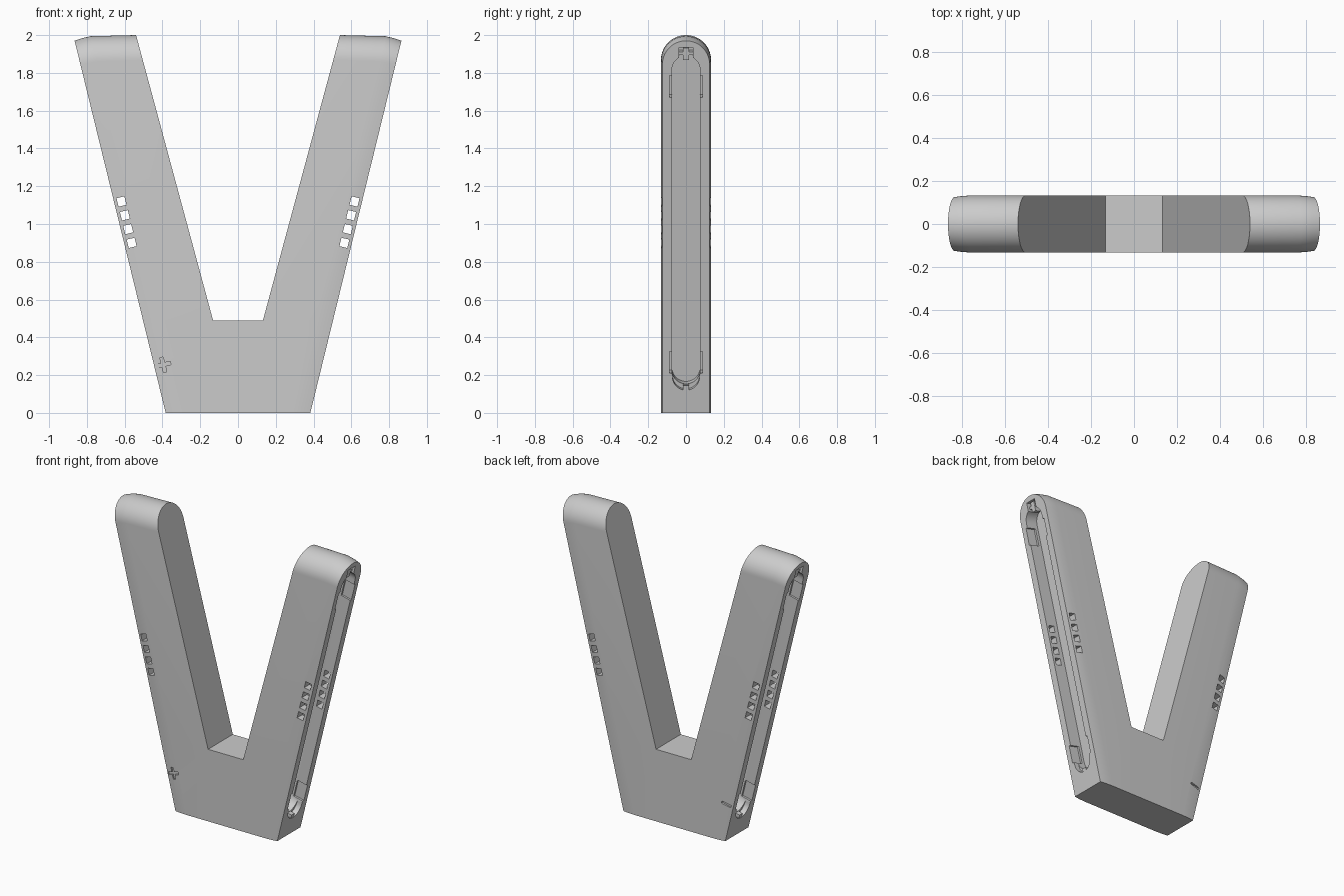
import bpy, bmesh, math

if "Cube" in bpy.data.objects:
    bpy.data.objects.remove(bpy.data.objects["Cube"])

GREY = (0.6, 0.6, 0.6, 1)
grey = bpy.data.materials.new("plain_grey")
grey.diffuse_color = GREY
grey.use_nodes = True
grey.node_tree.nodes["Principled BSDF"].inputs["Base Color"].default_value = GREY

FOOT, SLOPE, CROTCH, GAP = 0.383, 0.2447, 0.49, 0.132
NORM = math.hypot(1, SLOPE)


def outer_x(z):
    return FOOT + SLOPE * z


def inner_x(z):
    return GAP + max(0, z - CROTCH) * 0.27


def finish(name, bm):
    bmesh.ops.recalc_face_normals(bm, faces=bm.faces)
    mesh = bpy.data.meshes.new(name)
    bm.to_mesh(mesh)
    bm.free()
    mesh.materials.append(grey)
    obj = bpy.data.objects.new(name, mesh)
    bpy.context.collection.objects.link(obj)
    return obj


def activate(obj):
    bpy.ops.object.select_all(action="DESELECT")
    obj.select_set(True)
    bpy.context.view_layer.objects.active = obj


def prism(name, front, back):
    """Closed solid between two matching outlines."""
    bm = bmesh.new()
    a = [bm.verts.new(p) for p in front]
    b = [bm.verts.new(p) for p in back]
    bm.faces.new(a)
    bm.faces.new(b[::-1])
    for i in range(len(a)):
        j = (i + 1) % len(a)
        bm.faces.new((a[i], b[i], b[j], a[j]))
    return finish(name, bm)


def side_prism(name, outline, side, top, depth):
    """Solid with a (y, z) outline on the slanted outer face, from top to -depth."""
    def at(d):
        return [(side * (outer_x(z) + d / NORM), y, z - d * SLOPE / NORM)
                for y, z in outline]
    return prism(name, at(top), at(-depth))


def face_block(name, side, z, inset, w, h, y0, y1):
    """Block aligned with the outer edge, running from y0 to y1."""
    cx = outer_x(z) - inset
    pts = [(side * (cx + (u + v * SLOPE) / NORM), z + (v - u * SLOPE) / NORM)
           for u, v in ((-w/2, -h/2), (w/2, -h/2), (w/2, h/2), (-w/2, h/2))]
    return prism(name, [(x, y0, z) for x, z in pts], [(x, y1, z) for x, z in pts])


def rect(half, z0, z1):
    return [(-half, z0), (half, z0), (half, z1), (-half, z1)]


def capsule(r, z0, z1, n=16):
    top = [(r * math.cos(math.pi * i / n), z1 - r + r * math.sin(math.pi * i / n))
           for i in range(n + 1)]
    low = [(-r * math.cos(math.pi * i / n), z0 + r - r * math.sin(math.pi * i / n))
           for i in range(n + 1)]
    return top + low


def arch_ring(bm, line, half, top, n=28):
    """Arched cross-section of a leg, from the front foot over to the back foot."""
    yz = [(-half, 0), (-half, CROTCH)]
    for i in range(n + 1):
        a = math.pi * i / n
        yz.append((-half * math.cos(a), top - half + half * math.sin(a)))
    yz += [(half, CROTCH), (half, 0)]
    return [bm.verts.new((line(z), y, z)) for y, z in yz]


# Body: half of the V lofted from inner to outer face, then mirrored
bm = bmesh.new()
rings = [arch_ring(bm, inner_x, 0.133, 2.0)]
for inset, half, top in ((0.09, 0.133, 1.994), (0.04, 0.1305, 1.983), (0, 0.125, 1.97)):
    rings.append(arch_ring(bm, lambda z, t=inset: outer_x(z) - t, half, top))
for a, b in zip(rings, rings[1:]):
    for i in range(len(a)):
        j = (i + 1) % len(a)
        bm.faces.new((a[i], b[i], b[j], a[j]))
bm.faces.new(rings[-1])
inner = rings[0]
bm.faces.new(inner[1:-1])
# Bridge between the legs
mid = [bm.verts.new((0, y, z)) for y, z in
       ((-0.133, 0), (-0.133, CROTCH), (0.133, CROTCH), (0.133, 0))]
edge = [inner[0], inner[1], inner[-2], inner[-1]]
for i in range(4):
    j = (i + 1) % 4
    bm.faces.new((mid[i], edge[i], edge[j], mid[j]))
body = finish("v_body", bm)
activate(body)
mirror = body.modifiers.new("mirror", "MIRROR")
mirror.use_clip = True
bpy.ops.object.modifier_apply(modifier="mirror")

# Cutters for the slots, clip pockets and through holes
cutters = []
for side in (1, -1):
    cutters += [
        side_prism("slot_cutter", capsule(0.075, 0.145, 1.89), side, 0.03, 0.09),
        side_prism("slot_end_cutter", capsule(0.072, 0.12, 0.4), side, 0.04, 0.035),
        side_prism("upper_pocket_cutter", rect(0.088, 1.67, 1.785), side, 0.035, 0.07),
        side_prism("lower_pocket_cutter", rect(0.088, 0.21, 0.325), side, 0.035, 0.07),
        side_prism("latch_cutter", rect(0.038, 1.86, 1.935), side, 0.045, 0.05),
    ]
    for i in range(4):
        cutters.append(face_block("hole_cutter", side, 0.9 + 0.073 * i, 0.04,
                                  0.043, 0.046, -0.3, 0.3))

# Engraved plus on the front and minus on the back of the right leg
cutters += [
    face_block("plus_upright_cutter", -1, 0.255, 0.05, 0.018, 0.08, -0.3, -0.12),
    face_block("plus_bar_cutter", -1, 0.255, 0.05, 0.08, 0.0182, -0.3, -0.1202),
    face_block("minus_cutter", -1, 0.255, 0.05, 0.07, 0.016, 0.12, 0.3),
]
for cutter in cutters:
    cutter.hide_render = True
    cut = body.modifiers.new("cut", "BOOLEAN")
    cut.operation = "DIFFERENCE"
    cut.solver = "EXACT"
    cut.object = cutter
    activate(body)
    bpy.ops.object.modifier_apply(modifier="cut")
    bpy.data.objects.remove(cutter)
activate(body)
bpy.ops.object.shade_smooth_by_angle(angle=math.radians(30))

# Small latch and end tab in each slot
for side, label in ((1, "left"), (-1, "right")):
    side_prism(label + "_latch_stem", rect(0.016, 1.865, 1.93), side, -0.012, 0.055)
    side_prism(label + "_latch_bar", rect(0.036, 1.892, 1.908), side, -0.015, 0.055)
    side_prism(label + "_end_tab", rect(0.016, 0.115, 0.143), side, -0.004, 0.04)
